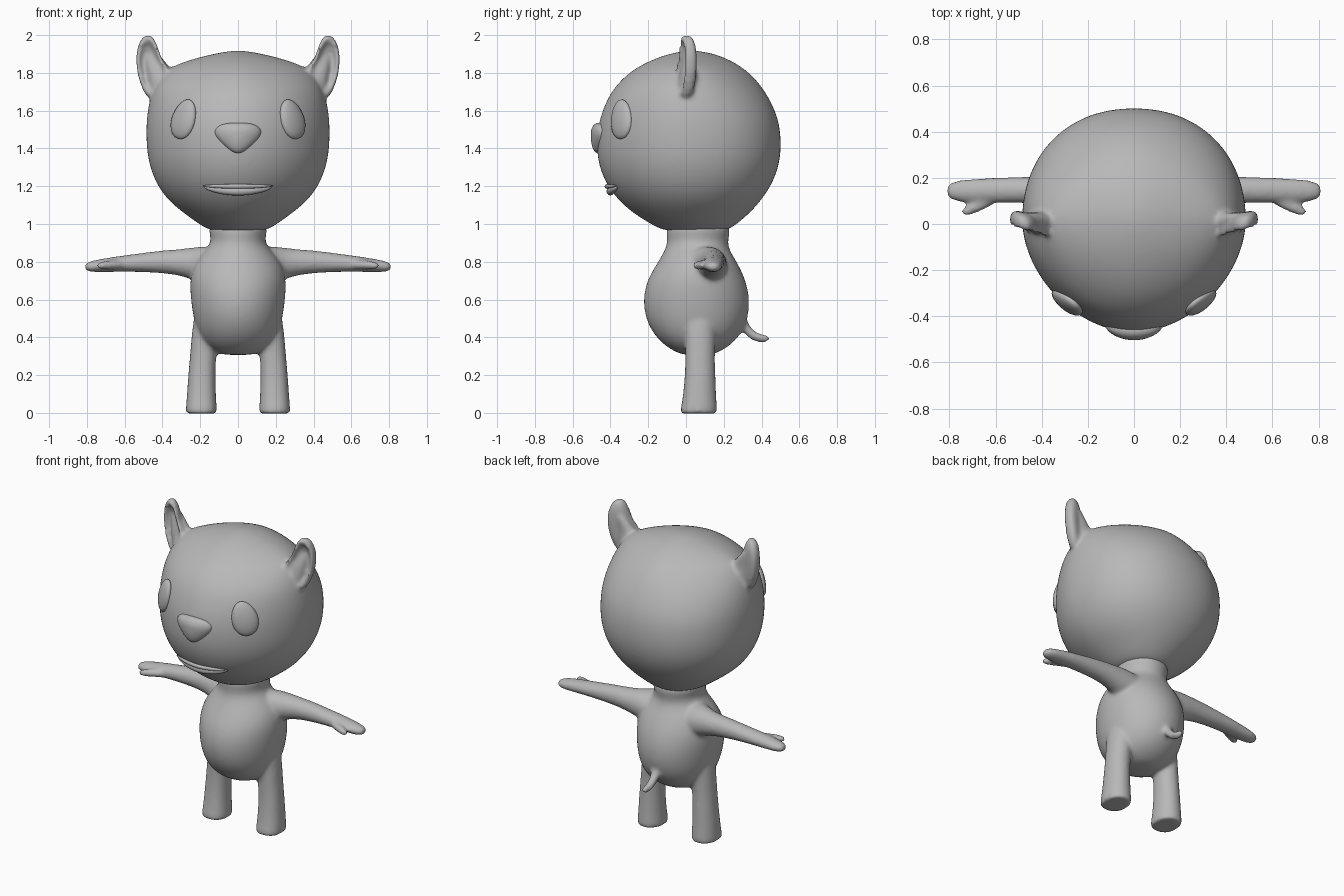
import bpy, bmesh, math
from mathutils import Vector, Matrix

if "Cube" in bpy.data.objects:
    bpy.data.objects.remove(bpy.data.objects["Cube"])

grey = bpy.data.materials.new("soft grey")
grey.diffuse_color = (0.48, 0.48, 0.48, 1)
grey.use_nodes = True
grey.node_tree.nodes["Principled BSDF"].inputs["Base Color"].default_value = grey.diffuse_color


def finish(name, bm, subsurf=0):
    """Turn a bmesh into a smooth shaded object."""
    bmesh.ops.recalc_face_normals(bm, faces=bm.faces)
    for f in bm.faces:
        f.smooth = True
    me = bpy.data.meshes.new(name)
    bm.to_mesh(me)
    bm.free()
    me.materials.append(grey)
    ob = bpy.data.objects.new(name, me)
    bpy.context.collection.objects.link(ob)
    if subsurf:
        m = ob.modifiers.new("Subdivision", 'SUBSURF')
        m.levels = m.render_levels = subsurf
    return ob


def fuse(parts, voxel, smoothing):
    """Join parts into one soft skin."""
    with bpy.context.temp_override(active_object=parts[0], object=parts[0],
                                   selected_objects=parts,
                                   selected_editable_objects=parts):
        bpy.ops.object.join()
    sub = parts[0].modifiers.new("Subdivision", 'SUBSURF')
    sub.levels = sub.render_levels = 2
    remesh = parts[0].modifiers.new("Fuse", 'REMESH')
    remesh.mode = 'VOXEL'
    remesh.voxel_size = voxel
    remesh.use_smooth_shade = True
    soften = parts[0].modifiers.new("Soften", 'SMOOTH')
    soften.factor = 0.5
    soften.iterations = smoothing


def skin_rings(bm, rings):
    """Bridge closed rings of points and cap both ends."""
    loops = [[bm.verts.new(p) for p in r] for r in rings]
    n = len(loops[0])
    for a, b in zip(loops, loops[1:]):
        for i in range(n):
            j = (i + 1) % n
            bm.faces.new((a[i], a[j], b[j], b[i]))
    bm.faces.new(loops[0])
    bm.faces.new(loops[-1])


def spow(v, e):
    return math.copysign(abs(v) ** e, v)


def loft(name, sections, axis='z', n=24, front=2.0, mirror=1):
    """sections: (x, y, z, ra, rb[, back exponent]), ovals across the axis."""
    bm = bmesh.new()
    rings = []
    for x, y, z, ra, rb, *back in sections:
        back = back[0] if back else 2.0
        ring = []
        for i in range(n):
            t = 2 * math.pi * i / n
            e = 2 / (min(front, back) if front < 2 and math.sin(t) < 0 else
                     front if math.sin(t) < 0 else back)
            a, b = ra * spow(math.cos(t), e), rb * spow(math.sin(t), e)
            d = {'x': (0, a, b), 'y': (a, 0, b), 'z': (a, b, 0)}[axis]
            ring.append(((x + d[0]) * mirror, y + d[1], z + d[2]))
        rings.append(ring)
    skin_rings(bm, rings)
    return finish(name, bm)


# Head: z, centre y, half width, half depth, roundness (pinched towards the ears)
FRONT = 1.84
HEAD = [(.96, .05, .13, .15, 2), (.983, .045, .185, .205, 2), (1.05, .03, .278, .302, 2.05),
        (1.12, .02, .37, .377, 2.1), (1.22, .016, .442, .45, 2.15), (1.35, .015, .485, .493, 2.18),
        (1.5, .015, .491, .49, 2.15), (1.6, .015, .483, .462, 2.05), (1.7, .012, .461, .413, 1.88),
        (1.78, .015, .419, .345, 1.7), (1.83, .02, .365, .28, 1.6), (1.87, .025, .255, .205, 1.7),
        (1.9, .03, .135, .125, 1.9), (1.918, .03, .03, .03, 2)]
head = [loft("head", [(0, cy, z, rx, ry, e) for z, cy, rx, ry, e in HEAD], n=28, front=FRONT)]


def face_y(x, z):
    """Front surface of the head at a given x and z."""
    for a, b in zip(HEAD, HEAD[1:]):
        if a[0] <= z <= b[0]:
            t = (z - a[0]) / (b[0] - a[0])
            cy, rx, ry = (a[k] + (b[k] - a[k]) * t for k in (1, 2, 3))
            return cy - ry * (1 - min(1, abs(x) / rx) ** FRONT) ** (1 / FRONT)


# Body parts, fused into one soft skin
parts = [loft("body", [(0, cy, z, rx, ry) for z, cy, rx, ry in (
    (.306, .06, .06, .06), (.318, .06, .12, .11), (.36, .06, .178, .18),
    (.42, .06, .215, .236), (.5, .057, .238, .274), (.6, .055, .252, .286),
    (.7, .055, .258, .265), (.78, .06, .24, .222), (.84, .06, .195, .185),
    (.88, .06, .157, .165), (.92, .062, .142, .162), (.97, .065, .16, .174),
    (1.02, .065, .14, .15))])]
for s in (-1, 1):
    parts.append(loft("leg", [
        (.194, .068, -.004, .076, .09), (.194, .068, -.002, .082, .097),
        (.194, .068, .02, .083, .098), (.194, .072, .08, .078, .089),
        (.192, .075, .2, .072, .081), (.184, .075, .32, .069, .078),
        (.172, .075, .42, .073, .085), (.15, .075, .54, .08, .09),
        (.12, .07, .64, .06, .08)], front=2.4, mirror=s))
    parts.append(loft("arm", [
        (.0, .06, .75, .16, .11), (.1, .085, .765, .135, .115), (.19, .118, .783, .1, .1),
        (.25, .137, .791, .078, .083), (.32, .145, .798, .066, .068),
        (.42, .148, .8, .059, .059), (.55, .147, .794, .056, .047),
        (.65, .145, .787, .054, .041), (.74, .143, .779, .051, .034),
        (.79, .143, .774, .041, .028), (.815, .143, .773, .02, .015)], axis='x', mirror=s))
    parts.append(loft("thumb", [
        (.58, .13, .785, .03, .025), (.64, .098, .784, .031, .026),
        (.69, .072, .783, .028, .025), (.73, .055, .78, .024, .022),
        (.75, .05, .778, .012, .012)], axis='x', n=16, mirror=s))
parts.append(loft("tail", [
    (0, .28, .5, .04, .05), (0, .315, .46, .032, .044), (0, .335, .43, .026, .038),
    (0, .36, .408, .024, .029), (0, .39, .395, .023, .024), (0, .425, .393, .022, .022),
    (0, .443, .395, .012, .012)], axis='y', n=16))
fuse(parts, .011, 9)

# Ears: leaf outline with a hollow facing forward and outward
EAR = [(.35, 1.81), (.405, 1.865), (.425, 1.94), (.447, 1.99), (.48, 2.006),
       (.517, 1.982), (.543, 1.9), (.533, 1.79), (.505, 1.71), (.47, 1.65), (.40, 1.70)]
EAR_RINGS = [(.12, .048), (.6, .048), (.94, .034), (1.04, 0), (.95, -.032),
             (.8, -.028), (.64, .008), (.1, .016)]
for s, side in ((-1, "left"), (1, "right")):
    bm = bmesh.new()
    rings = []
    for k, dy in EAR_RINGS:
        ring = []
        for x, z in EAR:
            px, pz = .468 + (x - .468) * k, 1.85 + (z - 1.85) * k
            ring.append((px * s, dy + (px - .468) * .3, pz))
        rings.append(ring)
    skin_rings(bm, rings)
    head.append(finish(side + "_ear", bm))
    # Flared root behind the hollow
    head.append(loft("ear_root", [
        (.37, .005, 1.66, .09, .07), (.39, .006, 1.75, .085, .055), (.415, .01, 1.82, .068, .04),
        (.447, .024, 1.88, .045, .028), (.465, .034, 1.93, .02, .014)], n=16, mirror=s))

    # Eye: flattened egg leaning inward at the top
    bm = bmesh.new()
    bmesh.ops.create_uvsphere(bm, u_segments=20, v_segments=12, radius=1)
    for v in bm.verts:
        v.co.x *= 1 - .12 * v.co.z
    turn = Matrix.Rotation(s * math.radians(40), 4, 'Z')
    tip = Matrix.Rotation(math.radians(-9), 4, 'X')
    lean = Matrix.Rotation(-s * math.radians(15), 4, 'Y')
    bm.transform(Matrix.Translation((s * .287, face_y(.287, 1.555) + .01, 1.555))
                 @ turn @ tip @ lean @ Matrix.Diagonal((.078, .032, .108, 1)))
    finish(side + "_eye", bm)
fuse(head, .012, 6)

# Nose: rounded triangle
NOSE = [(0, 1.36), (.06, 1.405), (.112, 1.453), (.13, 1.495), (.09, 1.532), (0, 1.537),
        (-.09, 1.532), (-.13, 1.495), (-.112, 1.453), (-.06, 1.405)]
bm = bmesh.new()
skin_rings(bm, [[(x * k, y + (x * k) ** 2 * 1.6, 1.475 + (z - 1.475) * k) for x, z in NOSE]
                for k, y in ((.95, -.43), (1.04, -.464), (.95, -.487), (.6, -.5), (.2, -.505))])
finish("nose", bm, 2)


# Lips: thin tapered rolls following the face
def lip(name, half, z0, rise, radius):
    secs = []
    for i in range(-8, 9):
        t = i / 8
        x, z = half * t, z0 + rise * t * t
        r = radius * max(.12, math.sqrt(1 - t * t))
        secs.append((x, face_y(x, z) - .002, z, r * .9, r))
    loft(name, secs, axis='x', n=12)


lip("lower_lip", .178, 1.174, .02, .023)
lip("upper_lip", .185, 1.199, .003, .012)
